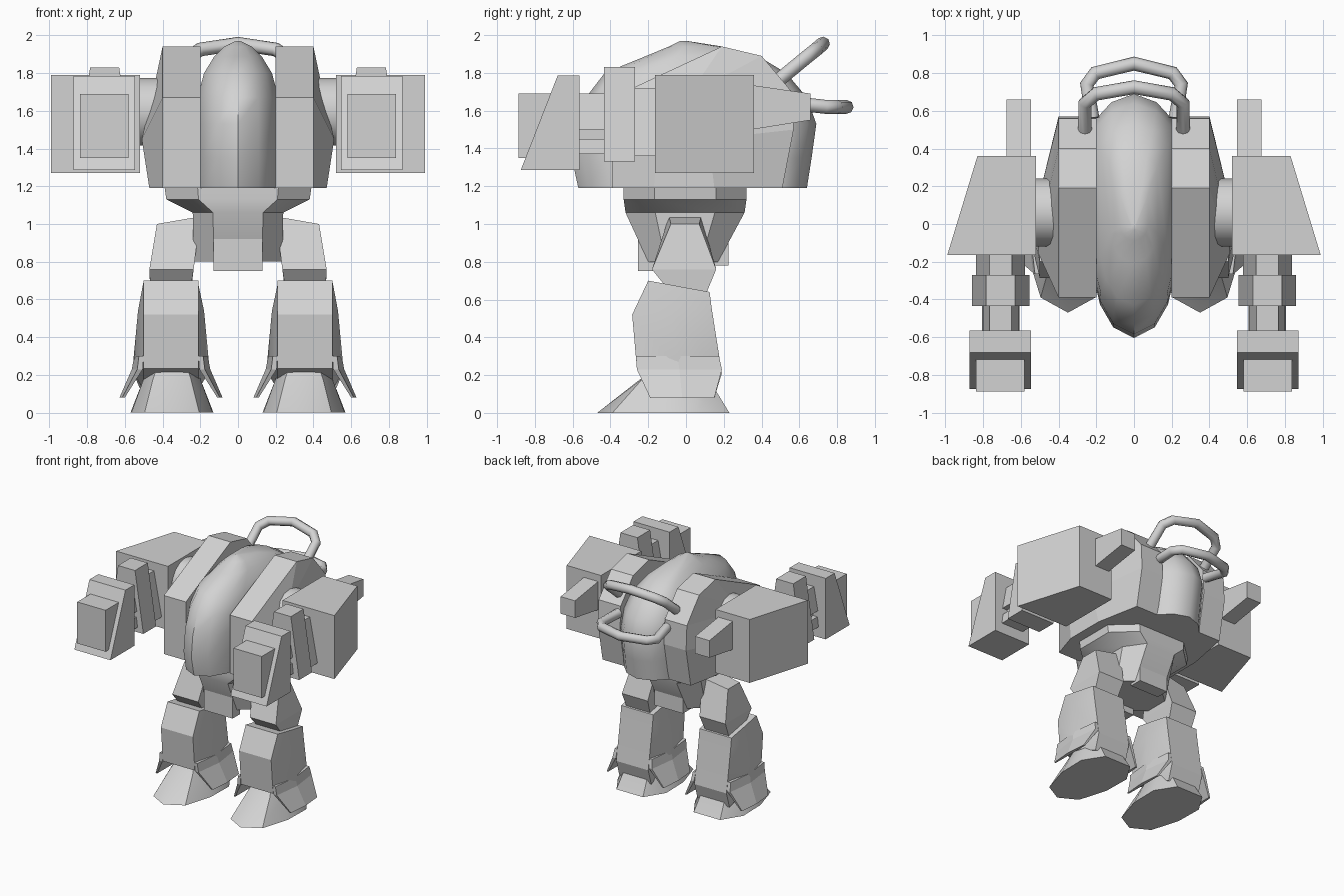
import bpy, bmesh, math

if "Cube" in bpy.data.objects:
    bpy.data.objects.remove(bpy.data.objects["Cube"])

grey = bpy.data.materials.new("light_grey")
grey.diffuse_color = (0.65, 0.65, 0.65, 1)
grey.use_nodes = True
grey.node_tree.nodes["Principled BSDF"].inputs["Base Color"].default_value = grey.diffuse_color


def loft(name, rings, mirror=False, smooth=None):
    """Skin a list of equal-length rings and cap both ends."""
    bm = bmesh.new()
    rows = [[bm.verts.new(p) for p in r] for r in rings]
    n = len(rows[0])
    for a, b in zip(rows, rows[1:]):
        for i in range(n):
            j = (i + 1) % n
            bm.faces.new((a[i], a[j], b[j], b[i]))
    bm.faces.new(rows[0][::-1])
    bm.faces.new(rows[-1])
    bmesh.ops.recalc_face_normals(bm, faces=bm.faces)
    me = bpy.data.meshes.new(name)
    bm.to_mesh(me)
    bm.free()
    ob = bpy.data.objects.new(name, me)
    bpy.context.collection.objects.link(ob)
    me.materials.append(grey)
    if smooth:
        bpy.ops.object.select_all(action='DESELECT')
        bpy.context.view_layer.objects.active = ob
        ob.select_set(True)
        bpy.ops.object.shade_smooth_by_angle(angle=math.radians(smooth))
    if mirror:
        ob.modifiers.new("mirror", 'MIRROR')
    return ob


def prism_y(name, xz, y0, y1, **kw):
    return loft(name, [[(x, y, z) for x, z in xz] for y in (y0, y1)], **kw)


def prism_x(name, yz, x0, x1, **kw):
    return loft(name, [[(x, y, z) for y, z in yz] for x in (x0, x1)], **kw)


def rect(a0, a1, b0, b1):
    return [(a0, b0), (a1, b0), (a1, b1), (a0, b1)]


def trapezoid(half_low, half_top, z0, z1, cx=0.707):
    return [(cx - half_low, z0), (cx + half_low, z0), (cx + half_top, z1), (cx - half_top, z1)]


# Central domed shell: pointed-oval sections stacked in z
def shell_ring(z, yf, yb, w):
    k = w / 0.22
    L = yb - yf
    half = [(0, yf), (.11, yf + .045 * L), (.18, yf + .14 * L), (.22, yf + .27 * L),
            (.22, yb - .12 * L), (.12, yb - .035 * L), (0, yb)]
    right = [(x * k, y, z) for x, y in half]
    return right + [(-x, y, z) for x, y, z in right[-2:0:-1]]


loft("central_shell", [shell_ring(*r) for r in (
    (1.19, -.57, .64, .22), (1.35, -.605, .665, .22), (1.53, -.585, .69, .22),
    (1.67, -.53, .64, .215), (1.80, -.43, .53, .18), (1.89, -.21, .38, .125),
    (1.94, -.09, .19, .075), (1.97, -.03, .0, .012))], smooth=50)

# Side plates beside the shell
plate = [(-.39, 1.19), (-.39, 1.67), (.19, 1.94), (.40, 1.89), (.56, 1.70), (.57, 1.50), (.51, 1.19)]
prism_x("side_plate", plate, .20, .40, mirror=True)

# Bulged flanks outside the plates
flank = [(.47, -.17, 1.19), (.51, -.15, 1.45), (.44, .06, 1.75), (.44, .14, 1.75),
         (.46, .15, 1.65), (.51, .12, 1.45), (.47, .15, 1.19)]
loft("torso_flank", [[(.40, y, z) for y, z in plate], flank], mirror=True)

# Shoulder joints
circle = [(.06 + .18 * math.cos(math.tau * i / 16), 1.595 + .18 * math.sin(math.tau * i / 16))
          for i in range(16)]
prism_x("shoulder_joint", circle, .38, .53, mirror=True, smooth=40)

# Upper arm boxes with slanted outer side
arm = [(.52, .36), (.83, .36), (.99, -.165), (.52, -.165)]
loft("arm_box", [[(x, y, z) for x, y in arm] for z in (1.27, 1.79)], mirror=True)
loft("rear_peg", [[(x, y, z) for x, z in rect(.545, .675, a, b)]
                  for y, a, b in ((.35, 1.50, 1.735), (.66, 1.55, 1.69))], mirror=True)

# Forearm: wedge-shaped collars and bars
prism_y("forearm_collar", trapezoid(.13, .06, 1.36, 1.72), -.28, -.15, mirror=True)
prism_y("forearm_ring", trapezoid(.153, .077, 1.33, 1.83), -.435, -.27, mirror=True)
prism_y("forearm_upper_bar", trapezoid(.094, .058, 1.50, 1.69), -.58, -.42, mirror=True)
prism_y("forearm_core", trapezoid(.05, .05, 1.44, 1.51), -.58, -.42, mirror=True)
prism_y("forearm_lower_bar", trapezoid(.10, .09, 1.37, 1.45), -.58, -.42, mirror=True)

# Hands: sloped block and protruding muzzle
prism_x("hand_block", [(-.565, 1.285), (-.875, 1.285), (-.68, 1.785), (-.565, 1.785)],
        .545, .872, mirror=True)
prism_x("hand_muzzle", rect(-.888, -.66, 1.35, 1.69), .58, .837, mirror=True)


# Pelvis: octagonal waist narrowing to the hips
def pelvis_ring(z, w, yf, yb):
    c, s = (yf + yb) / 2, (yb - yf) / 2
    q = [(w, -.5 * s), (w, .5 * s), (.55 * w, s), (-.55 * w, s),
         (-w, .5 * s), (-w, -.5 * s), (-.55 * w, -s), (.55 * w, -s)]
    return [(x, c + y, z) for x, y in q]


loft("pelvis", [pelvis_ring(*r) for r in (
    (1.20, .39, -.33, .32), (1.13, .38, -.33, .32), (1.06, .24, -.32, .31),
    (.80, .235, -.20, .17))], smooth=35)
flap = [(-.13, .75), (.13, .75), (.13, .96), (0, .925), (-.13, .96)]
prism_y("front_flap", flap, -.255, -.16)
prism_y("rear_flap", [(x, z + .03) for x, z in flap], .12, .225)


# Thighs
def box_ring(x0, x1, y0, y1, zf, zb):
    return [(x0, y0, zf), (x1, y0, zf), (x1, y1, zb), (x0, y1, zb)]


top = [(.20, -.09, 1.04), (.43, -.08, 1.0), (.43, .07, 1.0), (.20, .08, 1.04)]
loft("thigh", [top, box_ring(.235, .47, -.18, .16, .76, .76),
               box_ring(.25, .465, -.10, .11, .66, .64)], mirror=True)


# Shins: flat front and back with swollen sides
def shin_ring(yf, yb, w, zf, zb):
    c, h, m, zm = .355, .145, (yf + yb) / 2, (zf + zb) / 2
    return [(c - h, yf, zf), (c + h, yf, zf), (c + w, m, zm),
            (c + h, yb, zb), (c - h, yb, zb), (c - w, m, zm)]


loft("shin", [shin_ring(*r) for r in (
    (-.20, .125, .147, .70, .64), (-.285, .135, .175, .52, .56),
    (-.26, .19, .205, .235, .21), (-.12, .15, .15, .18, .08))], mirror=True, smooth=25)

# Flared skirts at the ankles, one each side of the leg
for name, s in (("outer_ankle_skirt", 1), ("inner_ankle_skirt", -1)):
    rows = ((.30, .145, .195, -.265, .175), (.23, .15, .208, -.26, .19), (.08, .245, .273, -.19, .15))
    loft(name, [[(.355 + s * a, y0, z), (.355 + s * (a + b) / 2, y0, z), (.355 + s * b, (y0 + y1) / 2, z),
                 (.355 + s * (a + b) / 2, y1, z), (.355 + s * a, y1, z)]
                for z, a, b, y0, y1 in rows], mirror=True)

# Feet
sole = [(0, -.47), (.145, -.39), (.215, -.16), (.22, .07), (.12, .23),
        (-.12, .23), (-.22, .07), (-.215, -.16), (-.145, -.39)]
instep = [(0, -.24), (.10, -.23), (.15, -.10), (.15, .04), (.10, .12),
          (-.10, .12), (-.15, .04), (-.15, -.10), (-.10, -.23)]
loft("foot", [[(.35 + x, y, 0) for x, y in sole],
              [(.35 + x, y, .18) for x, y in instep],
              [(.35 + x * .8, y * .8, .24) for x, y in instep]], mirror=True, smooth=45)


# Rear handles: bent tubes
def handle(name, half, radius):
    path = [(-x, y, z) for x, y, z in half] + [p for p in half[::-1] if p[0] > 0]
    cu = bpy.data.curves.new(name, 'CURVE')
    cu.dimensions = '3D'
    cu.bevel_depth, cu.bevel_resolution, cu.use_fill_caps = radius, 2, True
    sp = cu.splines.new('POLY')
    sp.points.add(len(path) - 1)
    for pt, p in zip(sp.points, path):
        pt.co = (*p, 1)
    cu.materials.append(grey)
    ob = bpy.data.objects.new(name, cu)
    bpy.context.collection.objects.link(ob)
    bpy.ops.object.select_all(action='DESELECT')
    bpy.context.view_layer.objects.active = ob
    ob.select_set(True)
    bpy.ops.object.convert(target='MESH')
    bpy.ops.object.shade_smooth_by_angle(angle=math.radians(50))


handle("upper_handle", [(.26, .44, 1.72), (.26, .64, 1.885), (.20, .69, 1.925), (0, .725, 1.955)], .037)
handle("lower_handle", [(.22, .56, 1.64), (.25, .74, 1.62), (.205, .80, 1.62), (0, .85, 1.62)], .037)
